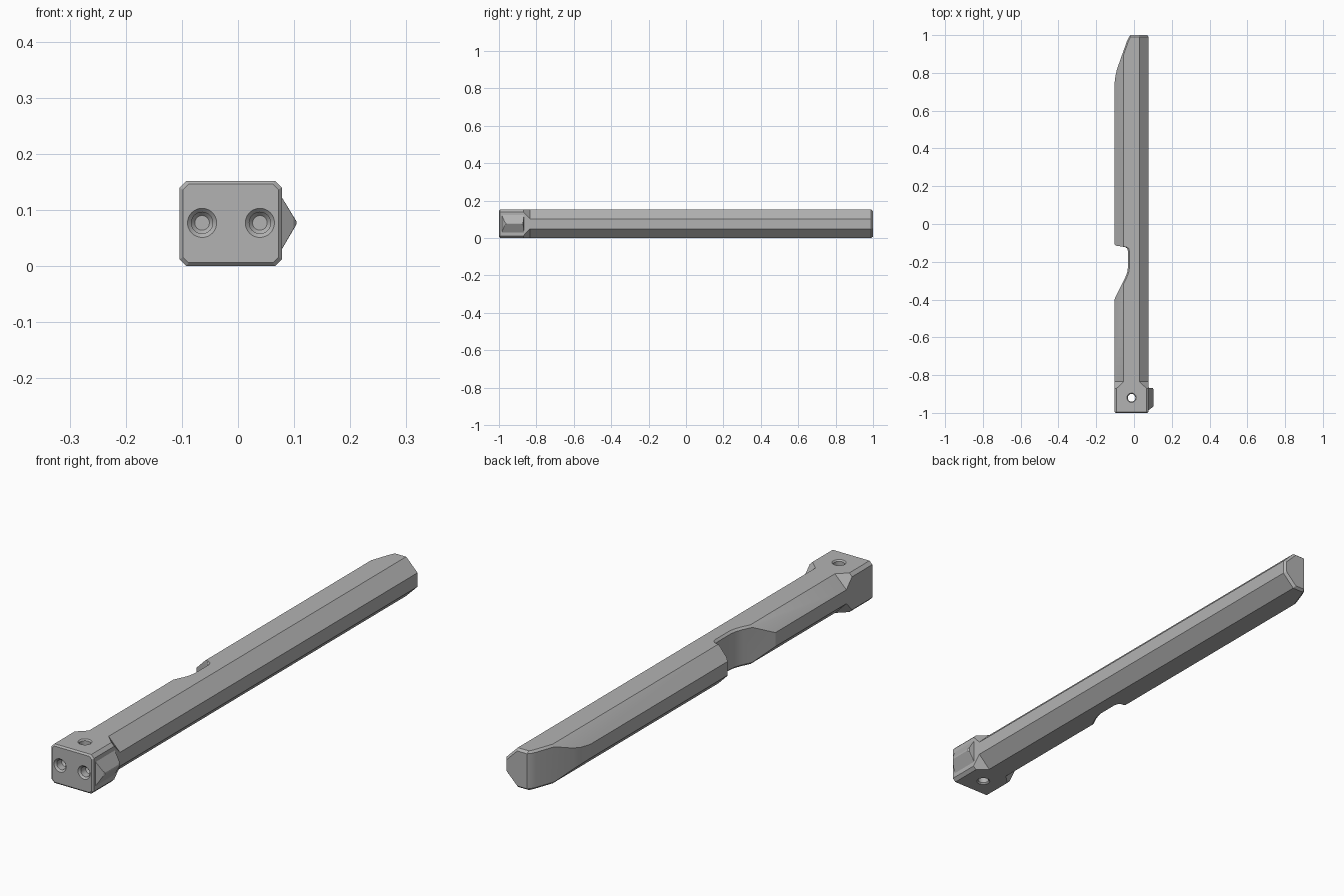
import bpy, bmesh, math
from mathutils import Matrix

cube = bpy.data.objects.get("Cube")
if cube:
    bpy.data.objects.remove(cube)

grey = bpy.data.materials.new("plain_grey")
grey.use_nodes = True
grey.diffuse_color = (0.45, 0.45, 0.45, 1)
grey.node_tree.nodes["Principled BSDF"].inputs["Base Color"].default_value = grey.diffuse_color

LEFT, RIGHT, TOP = -0.104, 0.078, 0.152


def finish(name, bm):
    bmesh.ops.recalc_face_normals(bm, faces=bm.faces[:])
    mesh = bpy.data.meshes.new(name)
    bm.to_mesh(mesh)
    bm.free()
    mesh.materials.append(grey)
    obj = bpy.data.objects.new(name, mesh)
    bpy.context.collection.objects.link(obj)
    return obj


def loft(name, rings, matrix=Matrix()):
    """Skin closed rings of equal size and cap both ends."""
    bm = bmesh.new()
    loops = [[bm.verts.new(matrix @ Matrix.Translation(p).translation) for p in r] for r in rings]
    n = len(loops[0])
    for a, b in zip(loops, loops[1:]):
        for i in range(n):
            j = (i + 1) % n
            bm.faces.new((a[i], a[j], b[j], b[i]))
    bm.faces.new(loops[0])
    bm.faces.new(loops[-1])
    return finish(name, bm)


def section(y, inset, cut):
    """Rectangle with its four corners cut off."""
    x0, x1, z0, z1 = LEFT + inset, RIGHT - inset, inset, TOP - inset
    return [(x0 + cut, y, z0), (x1 - cut, y, z0), (x1, y, z0 + cut), (x1, y, z1 - cut),
            (x1 - cut, y, z1), (x0 + cut, y, z1), (x0, y, z1 - cut), (x0, y, z0 + cut)]


def lathe(name, profile, matrix):
    """Round cutter from (radius, height) pairs."""
    steps = [2 * math.pi * i / 32 for i in range(32)]
    return loft(name, [[(r * math.cos(a), r * math.sin(a), h) for a in steps]
                       for r, h in profile], matrix)


def side_cutter(name, outline):
    """Upright cutter that flares at top and bottom to leave a small chamfer."""
    levels = [(-0.02, 0.028), (0.008, 0), (TOP - 0.008, 0), (TOP + 0.02, 0.028)]
    return loft(name, [[(x + dx, y, z) for x, y in outline] for z, dx in levels])


# Bar: square head blending into an eight-sided shaft
bar = loft("bar", [section(*s) for s in (
    (-1, 0.006, 0.010), (-0.994, 0, 0.012), (-0.87, 0, 0.012),
    (-0.835, 0, 0.049), (0.99, 0, 0.049), (1, 0.008, 0.046))])

# Notch in the right side, and the slanted tip
cutters = [
    side_cutter("notch_cutter", [
        (-0.2, -0.5), (-0.154, -0.5), (-0.104, -0.4), (-0.045, -0.28), (-0.036, -0.255),
        (-0.032, -0.23), (-0.032, -0.145), (-0.036, -0.13), (-0.047, -0.122),
        (-0.094, -0.115), (-0.104, -0.107), (-0.154, -0.1), (-0.2, -0.1)]),
    side_cutter("tip_cutter", [
        (-0.2, 0.7), (-0.106, 0.7), (-0.103, 0.745), (-0.098, 0.785), (-0.09, 0.82),
        (-0.036, 0.972), (-0.028, 0.988), (-0.016, 1.002), (-0.016, 1.05), (-0.2, 1.05)]),
]

# Two blind holes in the front face, one hole down through the head
into_front = Matrix.Rotation(-math.pi / 2, 4, 'X')
for x in (-0.064, 0.039):
    cutters.append(lathe("front_hole_cutter",
                         [(0.032, -0.006), (0.019, 0.007), (0.019, 0.035), (0.013, 0.042)],
                         Matrix.Translation((x, -1, 0.077)) @ into_front))
cutters.append(lathe("head_hole_cutter",
                     [(0.031, -0.006), (0.02, 0.005), (0.02, TOP - 0.005), (0.031, TOP + 0.006)],
                     Matrix.Translation((-0.013, -0.92, 0))))

bpy.context.view_layer.objects.active = bar
for cutter in cutters:
    cutter.hide_render = True
    mod = bar.modifiers.new("cut", 'BOOLEAN')
    mod.operation = 'DIFFERENCE'
    mod.solver = 'EXACT'
    mod.object = cutter
    bpy.ops.object.modifier_apply(modifier=mod.name)
    bpy.data.objects.remove(cutter)

# Pointed ridge on the left side of the head
bm = bmesh.new()
for x, y0, y1, z0, z1 in ((0.07, -0.99, -0.866, 0.016, 0.136),
                          (0.099, -0.97, -0.869, 0.067, 0.087),
                          (0.104, -0.963, -0.877, 0.074, 0.08)):
    for y in (y0, y1):
        for z in (z0, z1):
            bm.verts.new((x, y, z))
bmesh.ops.convex_hull(bm, input=bm.verts[:])
finish("side_ridge", bm)

# Smooth the rounded cuts only
bpy.ops.object.select_all(action='DESELECT')
bar.select_set(True)
bpy.ops.object.shade_smooth_by_angle(angle=math.radians(25))
